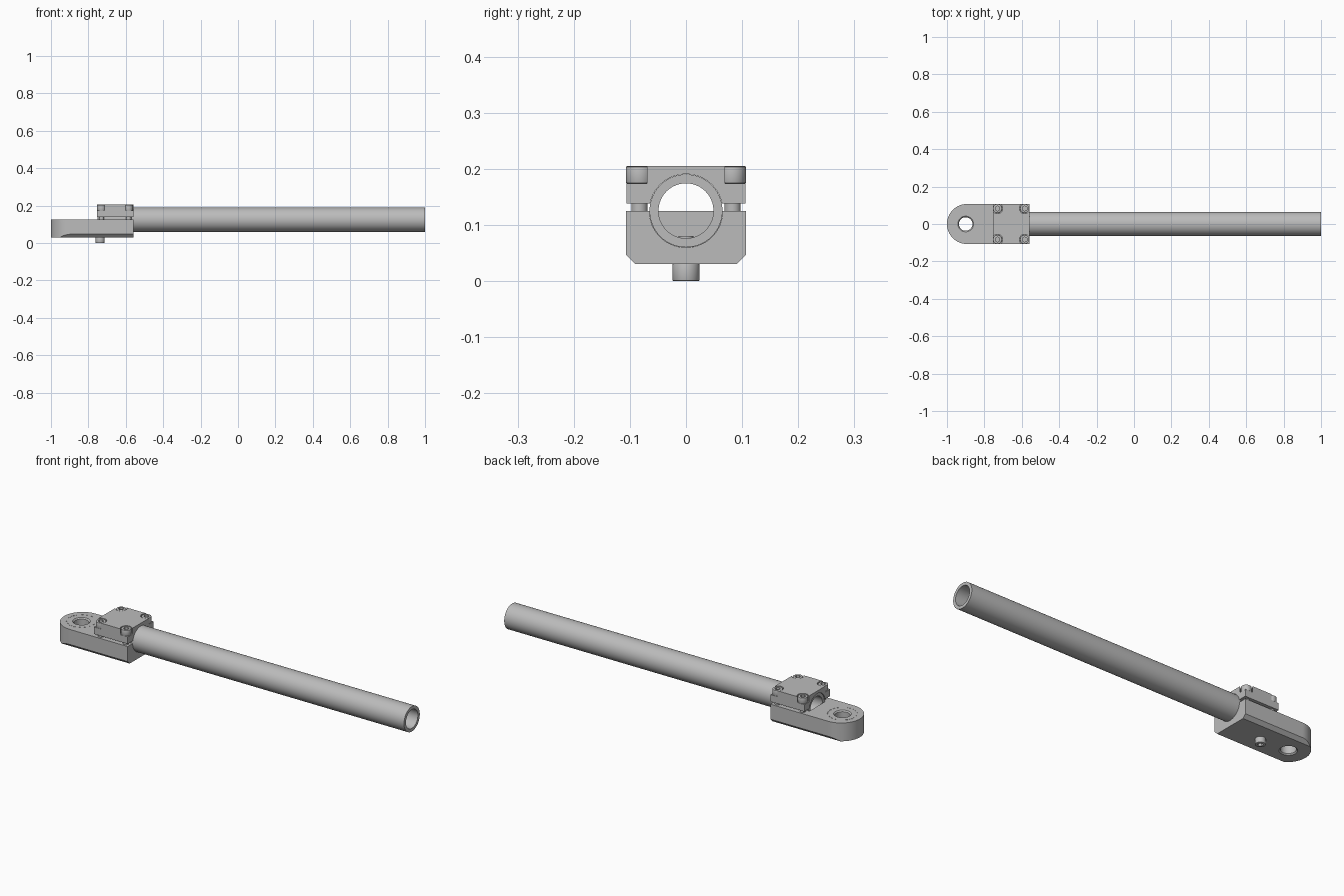
import bpy
from math import pi, cos, sin, atan2

if "Cube" in bpy.data.objects:
    bpy.data.objects.remove(bpy.data.objects["Cube"], do_unlink=True)

metal = bpy.data.materials.new("grey metal")
metal.use_nodes = True
GREY = (0.5, 0.5, 0.5, 1)
metal.diffuse_color = GREY
metal.node_tree.nodes["Principled BSDF"].inputs["Base Color"].default_value = GREY


def finish(name):
    obj = bpy.context.object
    obj.name = name
    obj.data.materials.append(metal)
    return obj


def cyl_z(name, x, y, z0, z1, r, n=48, r_top=None):
    bpy.ops.mesh.primitive_cone_add(vertices=n, radius1=r, radius2=r if r_top is None else r_top,
                                    depth=z1 - z0, location=(x, y, (z0 + z1) / 2))
    return finish(name)


def cyl_x(name, x0, x1, z, r):
    bpy.ops.mesh.primitive_cylinder_add(vertices=64, radius=r, depth=x1 - x0,
                                        location=((x0 + x1) / 2, 0, z), rotation=(0, pi / 2, 0))
    return finish(name)


def box(name, center, size, angle=0):
    bpy.ops.mesh.primitive_cube_add(size=1, location=center, rotation=(0, 0, angle))
    obj = finish(name)
    obj.scale = size
    return obj


def prism(name, points, vector):
    """Solid swept from a flat outline along a vector."""
    n = len(points)
    far = [tuple(a + b for a, b in zip(p, vector)) for p in points]
    faces = [list(range(n))[::-1], list(range(n, 2 * n))]
    faces += [[i, (i + 1) % n, (i + 1) % n + n, i + n] for i in range(n)]
    mesh = bpy.data.meshes.new(name)
    mesh.from_pydata(points + far, [], faces)
    obj = bpy.data.objects.new(name, mesh)
    bpy.context.collection.objects.link(obj)
    bpy.context.view_layer.objects.active = obj
    return finish(name)


def combine(obj, cutter, operation='DIFFERENCE'):
    mod = obj.modifiers.new("cut", 'BOOLEAN')
    mod.operation, mod.object, mod.solver = operation, cutter, 'EXACT'
    apply(obj, mod)
    bpy.data.objects.remove(cutter, do_unlink=True)


def apply(obj, mod):
    bpy.context.view_layer.update()
    bpy.context.view_layer.objects.active = obj
    bpy.ops.object.modifier_apply(modifier=mod.name)


def smooth(obj):
    bpy.ops.object.select_all(action='DESELECT')
    obj.select_set(True)
    bpy.context.view_layer.objects.active = obj
    bpy.ops.object.shade_smooth_by_angle(angle=pi / 6)


W = 0.107                   # half width of the clamp
AXIS = 0.125                # height of the tube axis
END, START = -0.56, -0.755  # clamp ends along x
EYE = -0.9                  # eye centre
BOTTOM, CHAMFER = 0.03, 0.017

# Tube
tube = cyl_x("tube", START + 0.005, 1, AXIS, 0.065)
combine(tube, cyl_x("bore", -1, 1.2, AXIS, 0.049))
smooth(tube)

# Base: rounded plan, chamfered lower edges, trough for the tube, eye hole
angles = [pi / 2 + pi * i / 40 for i in range(41)]
plan = [(-1 + W + W * cos(a), W * sin(a), BOTTOM) for a in angles]
plan += [(END, -W, BOTTOM), (END, W, BOTTOM)]
base = prism("lug_base", plan, (0, 0, AXIS - BOTTOM))
for s in (1, -1):
    section = [(-1.1, s * (W - CHAMFER), BOTTOM), (-1.1, s * (W + CHAMFER), BOTTOM - 2 * CHAMFER + CHAMFER * 2),
               (-1.1, s * (W + CHAMFER), BOTTOM + 2 * CHAMFER)]
    section[0] = (-1.1, s * (W - 2 * CHAMFER), BOTTOM - CHAMFER)
    section[1] = (-1.1, s * (W + CHAMFER), BOTTOM - CHAMFER)
    combine(base, prism("chamfer_cutter", section[::s], (0.7, 0, 0)))
combine(base, cyl_x("trough", START, 0, AXIS, 0.0655))
combine(base, cyl_z("eye", EYE, 0, 0, 0.2, 0.036))
combine(base, cyl_z("upper_countersink", EYE, 0, AXIS - 0.006, AXIS + 0.002, 0.036, r_top=0.044))
combine(base, cyl_z("lower_countersink", EYE, 0, BOTTOM - 0.002, BOTTOM + 0.006, 0.044, r_top=0.036))
# Ring of shallow marks around the eye
for i in range(18):
    a = 2 * pi * i / 18
    mark = (EYE + 0.07 * cos(a), 0.07 * sin(a), AXIS)
    combine(base, box("mark_cutter", mark, (0.004, 0.014, 0.002), a))
smooth(base)

# Upper clamp cap with arch and diagonal bolt pockets
CAP_LOW, CAP_TOP, SEAT = 0.138, 0.205, 0.174
mid = (START + END) / 2
cap = box("clamp_cap", (mid, 0, (CAP_LOW + CAP_TOP) / 2), (END - START, 2 * W - 0.002, CAP_TOP - CAP_LOW))
combine(cap, cyl_x("arch", -0.9, -0.4, AXIS, 0.0655))
bolts = [(mid + sx * 0.0725, sy * 0.083) for sx in (-1, 1) for sy in (-1, 1)]
for x, y in bolts:
    a = atan2(1 if y > 0 else -1, 1 if x > mid else -1)
    combine(cap, cyl_z("pocket", x, y, SEAT, 0.25, 0.0275))
    center = (x + 0.05 * cos(a), y + 0.05 * sin(a), (SEAT + 0.25) / 2)
    combine(cap, box("pocket_exit", center, (0.1, 0.055, 0.25 - SEAT), a))
smooth(cap)


def bolt_head(name, x, y, z0, z1, socket0, socket1):
    head = cyl_z(name, x, y, z0, z1, 0.024)
    mod = head.modifiers.new("edge", 'BEVEL')
    mod.width, mod.segments = 0.002, 2
    mod.limit_method, mod.angle_limit = 'ANGLE', pi / 4
    apply(head, mod)
    combine(head, cyl_z("socket", x, y, socket0, socket1, 0.0135, n=6))
    smooth(head)


# Clamp bolts
for i, (x, y) in enumerate(bolts, 1):
    bolt_head(f"clamp_bolt_head_{i}", x, y, SEAT, 0.204, 0.188, 0.22)
    smooth(cyl_z(f"clamp_bolt_shank_{i}", x, y, 0.11, SEAT + 0.005, 0.0145))

# Locking screw from below, reaching into the tube
bolt_head("locking_screw_head", -0.737, 0, 0, BOTTOM + 0.001, -0.02, 0.015)
smooth(cyl_z("locking_screw_shank", -0.737, 0, 0.025, 0.08, 0.0135))
